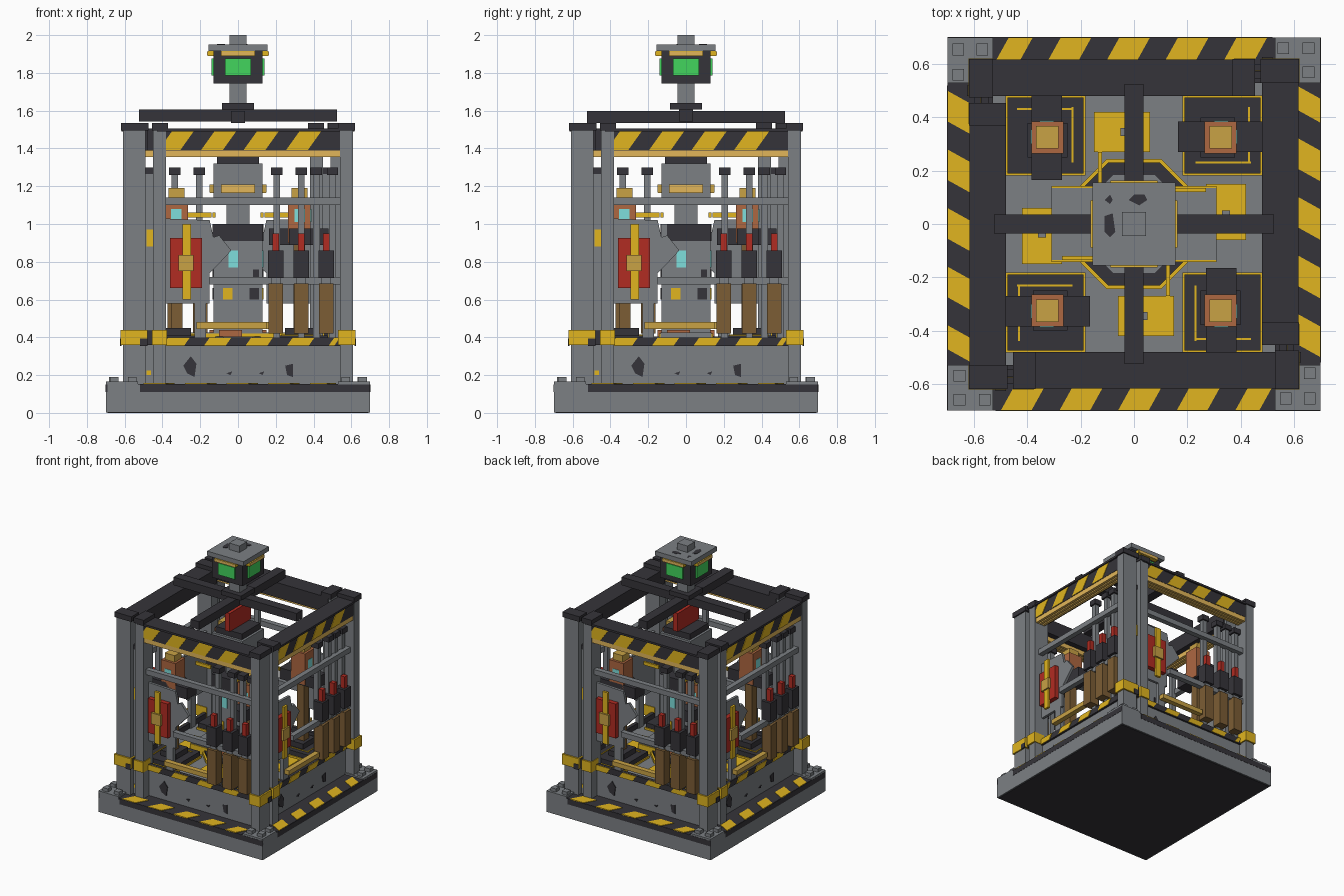
import bpy, bmesh, math
from mathutils import Matrix

old = bpy.data.objects.get("Cube")
if old:
    bpy.data.objects.remove(old, do_unlink=True)


def material(name, r, g, b):
    m = bpy.data.materials.new(name)
    m.use_nodes = True
    m.diffuse_color = (r, g, b, 1)
    m.node_tree.nodes["Principled BSDF"].inputs["Base Color"].default_value = (r, g, b, 1)
    return m


GREY = material("steel_grey", .2, .215, .23)
DARK = material("dark_iron", .036, .034, .041)
YELLOW = material("warning_yellow", .75, .46, .014)
LAMP = material("lamp_tan", .76, .47, .1)
BRASS = material("dull_brass", .58, .36, .06)
RED = material("signal_red", .44, .025, .016)
GREEN = material("screen_green", .055, .66, .11)
COPPER = material("copper", .42, .135, .053)
BROWN = material("leather_brown", .2, .11, .035)
CYAN = material("glass_cyan", .21, .74, .72)


def add_prism(bm, pts, axis, lo, hi):
    """Extrude a 2D outline along an axis (y: points are x,z / z: points are x,y)."""
    def place(p, h):
        return (p[0], h, p[1]) if axis == "y" else (p[0], p[1], h)
    a = [bm.verts.new(place(p, lo)) for p in pts]
    b = [bm.verts.new(place(p, hi)) for p in pts]
    bm.faces.new(a)
    bm.faces.new(b[::-1])
    for i in range(len(pts)):
        j = (i + 1) % len(pts)
        bm.faces.new((a[i], b[i], b[j], a[j]))


def finish(name, mat, bm, turns):
    """Repeat the geometry round the z axis and store it as one object."""
    base = bm.verts[:] + bm.edges[:] + bm.faces[:]
    for k in range(1, turns):
        new = bmesh.ops.duplicate(bm, geom=base)["geom"]
        verts = [v for v in new if isinstance(v, bmesh.types.BMVert)]
        bmesh.ops.rotate(bm, verts=verts, cent=(0, 0, 0),
                         matrix=Matrix.Rotation(k * math.tau / turns, 3, "Z"))
    bmesh.ops.recalc_face_normals(bm, faces=bm.faces[:])
    me = bpy.data.meshes.new(name)
    bm.to_mesh(me)
    bm.free()
    me.materials.append(mat)
    bpy.context.collection.objects.link(bpy.data.objects.new(name, me))


def boxes(name, mat, *specs, turns=4):
    """Each spec is (x0, x1, y0, y1, z0, z1)."""
    bm = bmesh.new()
    for x0, x1, y0, y1, z0, z1 in specs:
        add_prism(bm, [(x0, y0), (x1, y0), (x1, y1), (x0, y1)], "z", z0, z1)
    finish(name, mat, bm, turns)


def block(name, mat, r, z0, z1):
    boxes(name, mat, (-r, r, -r, r, z0, z1), turns=1)


def prisms(name, mat, outlines, axis, lo, hi, turns=4):
    bm = bmesh.new()
    for pts in outlines:
        add_prism(bm, pts, axis, lo, hi)
    finish(name, mat, bm, turns)


def slants(x0, x1, step, width, lean, a, b):
    """Slanted stripe outlines between the levels a and b."""
    out, x = [], x0
    while x + lean < x1:
        e = min(x + width, x1 - lean)
        out.append([(x, a), (e, a), (e + lean, b), (x + lean, b)])
        x += step
    return out


# Base slab with bolted corner pads and warning border
block("base_slab", GREY, .7, .003, .15)
block("base_underside", DARK, .69, 0, .004)
boxes("base_edge_strips", DARK, (-.52, .7, -.7015, -.69, .11, .151))
boxes("base_border", DARK, (-.53, .53, -.7, -.53, .14, .153))
boxes("corner_pads", GREY, (-.7, -.53, -.7, -.53, .14, .165))
boxes("pad_bolts", GREY, *[(x - .022, x + .022, y - .022, y + .022, .16, .19)
      for x, y in ((-.655, -.66), (-.655, -.57), (-.56, -.66))])
prisms("base_stripes", YELLOW, slants(-.5, .52, .22, .115, .05, -.7, -.61), "z", .15, .157)

# Lower housing and worn patches
block("lower_housing", GREY, .54, .15, .36)
prisms("housing_patches", DARK, [
    [(-.29, .25), (-.25, .30), (-.22, .26), (-.23, .19), (-.27, .21)],
    [(.25, .25), (.29, .26), (.29, .19), (.26, .2)],
    [(-.06, .21), (-.03, .22), (-.04, .2)], [(.11, .21), (.14, .22), (.13, .2)]],
    "y", -.546, -.538)
boxes("housing_band", DARK, (-.45, .54, -.555, -.53, .355, .4))
prisms("housing_band_stripes", YELLOW, slants(-.4, .54, .22, .115, .03, .356, .399),
       "y", -.56, -.552)

# Corner posts with caps, bands and a recessed web between the pair
boxes("corner_posts", GREY, (-.61, -.49, -.61, -.54, .15, 1.5),
      (-.45, -.38, -.61, -.49, .15, 1.5))
boxes("post_webs", GREY, (-.49, -.45, -.57, -.55, .15, 1.27))
boxes("web_tabs", YELLOW, (-.485, -.45, -.576, -.568, .88, .97),
      (-.485, -.46, -.576, -.568, .2, .225))
boxes("web_caps", DARK, (-.49, -.45, -.575, -.545, 1.265, 1.3))
boxes("post_caps", DARK, (-.62, -.475, -.62, -.53, 1.495, 1.535),
      (-.455, -.37, -.62, -.48, 1.495, 1.535))
boxes("post_bands", YELLOW, (-.622, -.478, -.622, -.53, .36, .44),
      (-.455, -.375, -.622, -.53, .36, .44))
boxes("band_joints", DARK, (-.48, -.45, -.6, -.53, .36, .435),
      (-.52, -.48, -.626, -.618, .355, .395))

# Top frame beams with stripes and lamp strips
boxes("top_beams", DARK, (-.43, .54, -.605, -.48, 1.39, 1.495),
      (-.43, .54, -.618, -.48, 1.49, 1.505))
prisms("beam_stripes", YELLOW, slants(-.42, .54, .225, .115, .07, 1.392, 1.49),
       "y", -.609, -.602)
boxes("beam_strips", LAMP, *[(-.43, .54, y, y + .02, 1.355, 1.391)
                             for y in (-.603, -.573, -.543)])

# Roof cross, mast and beacon
boxes("roof_cross_x", DARK, (-.525, .525, -.036, .036, 1.543, 1.605), turns=1)
boxes("roof_cross_y", DARK, (-.036, .036, -.525, .525, 1.535, 1.597), turns=1)
block("mast_hub", DARK, .085, 1.605, 1.64)
block("mast", GREY, .045, 1.63, 1.76)
block("beacon_housing", DARK, .13, 1.745, 1.92)
boxes("beacon_screens", GREEN, (-.07, .07, -.141, -.12, 1.785, 1.875))
boxes("beacon_trim", YELLOW, (-.09, .09, -.16, -.12, 1.89, 1.915))
boxes("beacon_lamps", LAMP, (-.088, .088, -.164, -.158, 1.891, 1.914))
block("beacon_roof", GREY, .155, 1.915, 1.95)
block("beacon_knob", GREY, .045, 1.95, 2)
prisms("roof_patches", DARK, [
    [(-.02, .09), (.0, .11), (.04, .11), (.05, .09), (.02, .07)],
    [(-.11, .09), (-.09, .11), (-.08, .09), (-.09, .075)],
    [(-.11, .03), (-.08, .04), (-.07, -.03), (-.09, -.05), (-.11, -.03)]],
    "z", 1.946, 1.952, turns=1)

# Floor: octagonal plinth, arms and pads
for name, mat, r, top in (("plinth_trim", YELLOW, .265, .385),
                          ("plinth", DARK, .25, .4), ("plinth_centre", GREY, .2, .405)):
    prisms(name, mat, [[(r * math.cos((i + .5) * math.pi / 4), r * math.sin((i + .5) * math.pi / 4))
                        for i in range(8)]], "z", .35, top, turns=1)
boxes("plinth_arms", GREY, (-.31, .31, -.135, .135, .355, .425), turns=1)
boxes("arm_edges", YELLOW, (-.31, .31, -.142, -.135, .355, .42), turns=2)
boxes("floor_pads", YELLOW, (-.06, .15, -.42, -.27, .355, .38))
boxes("pad_latches", GREY, (.02, .05, -.36, -.33, .375, .39))

# Central core
block("core_column", GREY, .13, .4, 1.0)
boxes("core_feet", COPPER, (-.1, .02, -.15, -.12, .4, .44))
boxes("core_collar", DARK, (-.1, .13, -.135, .1, .91, 1.0))
boxes("core_windows", CYAN, (-.05, 0, -.136, -.128, .77, .86))
boxes("core_marks", YELLOW, (-.08, -.03, -.136, -.128, .6, .66))
boxes("core_dark_marks", DARK, (.06, .11, -.136, -.128, .6, .66),
      (.08, .11, -.136, -.128, .71, .76))
boxes("core_ledges", YELLOW, (-.27, -.14, -.135, -.12, 1.035, 1.06))
block("core_neck", GREY, .06, 1.0, 1.11)
block("core_head", GREY, .13, 1.1, 1.32)
boxes("core_head_trim", BRASS, (-.09, .09, -.147, -.12, 1.165, 1.21))
boxes("core_head_lamps", LAMP, (-.088, .088, -.151, -.145, 1.166, 1.209))
block("core_plate", DARK, .112, 1.32, 1.365)
boxes("core_blade", RED, (-.02, .02, -.13, .13, 1.365, 1.505), turns=1)

# Four coil towers
c = -.325
boxes("tower_bases", DARK, (-.475, -.19, -.475, -.19, .355, .41),
      (-.38, -.25, -.4, -.25, .4, .45))
boxes("tower_base_trim", YELLOW, (-.483, -.182, -.483, -.182, .355, .375),
      (-.435, -.427, -.44, -.23, .4, .415), (-.44, -.23, -.235, -.227, .4, .415))
boxes("tower_columns", COPPER, (c - .06, c + .06, c - .06, c + .06, .9, 1.14))
boxes("tower_shafts", BROWN, (c - .03, c + .03, c - .03, c + .03, .45, .9))
boxes("tower_arms", DARK, (-.48, -.165, -.385, -.27, .89, .975))
boxes("tower_heads", BRASS, (c - .042, c + .042, c - .042, c + .042, 1.14, 1.19))
boxes("tower_windows", CYAN, (-.355, -.3, -.388, -.381, 1.01, 1.08),
      (-.388, -.381, -.355, -.3, 1.01, 1.08))

# Side rails
boxes("side_rails", GREY, (-.42, .54, -.58, -.54, 1.1, 1.14),
      (-.15, .54, -.58, -.54, .68, .72))
boxes("lower_bars", BRASS, (-.22, .15, -.59, -.55, .445, .48))

# Torn plate carrying the red breaker panel
prisms("torn_plates", GREY, [[(-.42, .58), (-.15, .58), (-.15, .74), (-.11, .78), (-.035, .86),
                             (-.1, .94), (-.13, .93), (-.15, 1.02), (-.42, 1.03)]],
       "y", -.55, -.53)
boxes("breaker_panels", RED, (-.36, -.19, -.585, -.545, .66, .925))
boxes("breaker_levers", YELLOW, (-.295, -.25, -.598, -.58, .6, 1.0))
boxes("breaker_knobs", BRASS, (-.315, -.235, -.61, -.59, .75, .835))
boxes("plate_struts", GREY, (-.23, -.17, -.55, -.52, .36, .6))

# Piston bank
bank = (.2, .335, .467)
boxes("piston_tanks", BROWN, *[(x - .038, x + .038, -.61, -.535, .42, .685) for x in bank])
boxes("piston_blocks", DARK, *[(x - .04, x + .04, -.61, -.53, .715, .86) for x in bank])
boxes("piston_necks", GREY, *[(x - .025, x + .025, -.59, -.55, .68, .72) for x in bank])
boxes("piston_handles", RED, *[(x - .018, x + .018, -.595, -.56, .855, .95) for x in bank])
rods = (.205, .335, .415, .5)
boxes("guide_rods", GREY, *[(x - .018, x + .018, -.55, -.515, .36, 1.27) for x in rods])
boxes("guide_caps", DARK, *[(x - .03, x + .03, -.562, -.502, 1.26, 1.3) for x in rods])
